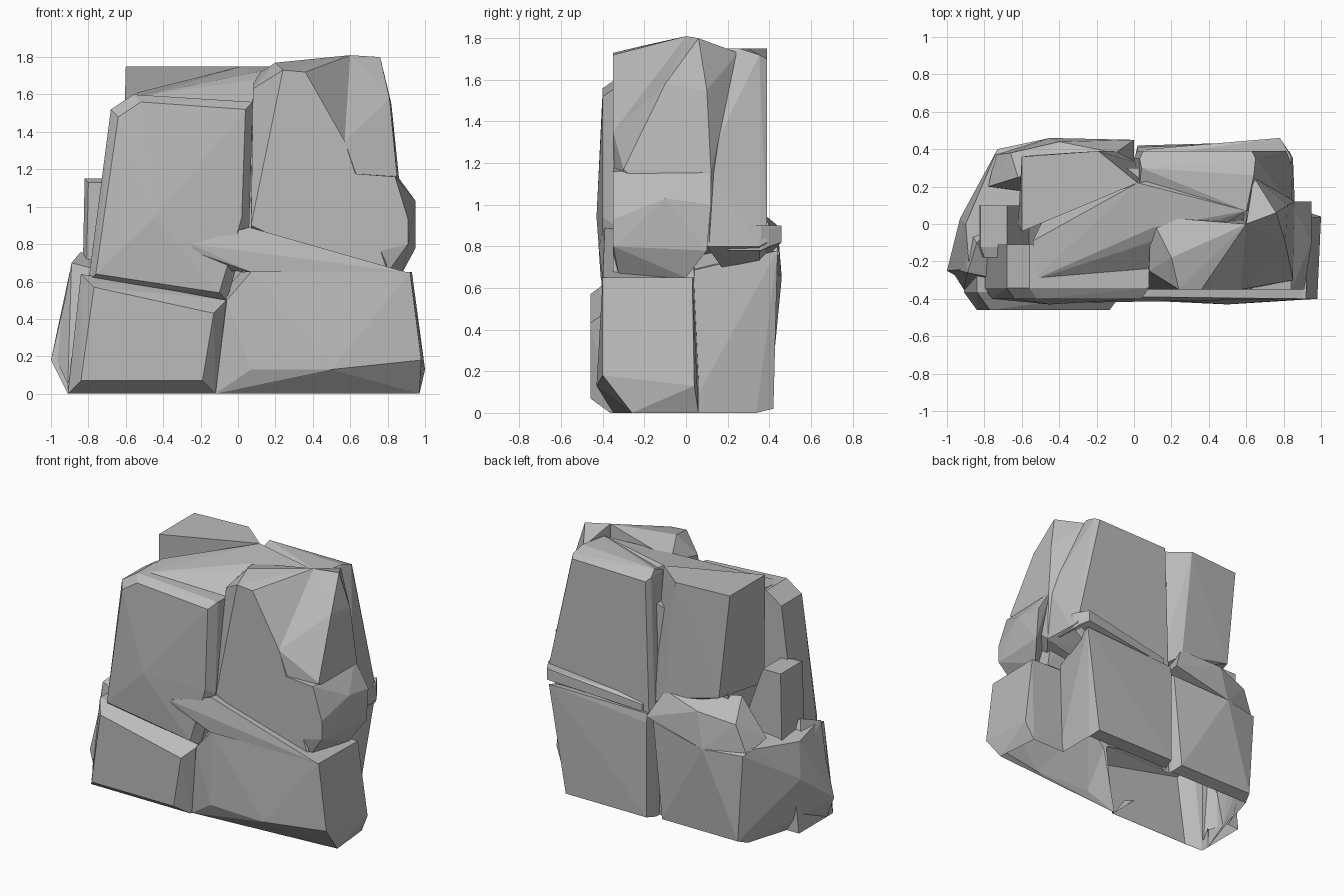
import bpy
import bmesh
from math import copysign
from mathutils import Vector

cube = bpy.data.objects.get("Cube")
if cube:
    bpy.data.objects.remove(cube, do_unlink=True)

stone = bpy.data.materials.new("grey stone")
stone.use_nodes = True
stone.diffuse_color = (.5, .5, .5, 1)
stone.node_tree.nodes["Principled BSDF"].inputs["Base Color"].default_value = stone.diffuse_color

# Shared levels of the rock
ground = 0
ledge = .65
crown = 1.75
front = -.4
brow = -.35
core = 0
back = .4
chunks = []


def boulder(name, corners):
    """Make one faceted, flat shaded chunk of rock around its corner points."""
    bm = bmesh.new()
    for corner in corners:
        bm.verts.new(corner)
    result = bmesh.ops.convex_hull(bm, input=bm.verts[:])
    unused = {item for key in ("geom_interior", "geom_unused") for item in result[key]
              if isinstance(item, bmesh.types.BMVert)}
    bmesh.ops.delete(bm, geom=list(unused), context="VERTS")
    bmesh.ops.recalc_face_normals(bm, faces=bm.faces[:])
    mesh = bpy.data.meshes.new(name)
    bm.to_mesh(mesh)
    bm.free()
    mesh.materials.append(stone)
    chunk = bpy.data.objects.new(name, mesh)
    bpy.context.scene.collection.objects.link(chunk)
    chunks.append(chunk)


def slab(name, outline, face, root, inset=.05, extra=()):
    """Extrude an x, z outline from face to root, with a chipped edge around the face."""
    middle = sum((Vector(corner) for corner in outline), Vector((0, 0))) / len(outline)
    shoulder = face + (root - face) / 5
    corners = list(extra)
    for x, z in outline:
        chipped_x = x + copysign(inset, middle.x - x)
        chipped_z = z + copysign(inset, middle.y - z)
        corners += [(chipped_x, face, chipped_z), (x, shoulder, z), (x, root, z)]
    boulder(name, corners)


def fuse(name):
    """Weld all chunks into one hollow rock that is open underneath."""
    rock, *others = chunks
    for other in others:
        union = rock.modifiers.new(other.name, "BOOLEAN")
        union.operation = "UNION"
        union.solver = "EXACT"
        union.object = other
    depsgraph = bpy.context.evaluated_depsgraph_get()
    mesh = bpy.data.meshes.new_from_object(rock.evaluated_get(depsgraph))
    rock.modifiers.clear()
    rock.data = mesh
    rock.name = mesh.name = name
    for other in others:
        bpy.data.objects.remove(other, do_unlink=True)
    bm = bmesh.new()
    bm.from_mesh(mesh)
    underside = [f for f in bm.faces if all(v.co.z < ground + .001 for v in f.verts)]
    bmesh.ops.delete(bm, geom=underside, context="FACES")
    bm.to_mesh(mesh)
    bm.free()


# Heart of the rock that ties the courses together
slab("heart",
     outline=[(-.65, ground), (.6, ground), (.66, 1.2), (.5, 1.6), (-.5, 1.4)],
     face=-.25, root=.3)

# Lower course, front
slab("front_left_base",
     outline=[(-.91, ground), (-.12, ground), (-.06, .5), (-.84, .64)],
     face=-.46, root=.02, inset=.07)
boulder("front_right_base",
        corners=[(-.12, brow, ground), (.5, -.28, ground), (.97, -.26, ground),
                 (.07, -.41, .13), (.5, -.43, .13), (.98, front, .18),
                 (-.06, -.39, .5), (.07, front, ledge), (.92, front, ledge),
                 (-.1, .06, ground), (.94, .06, ground), (1, .04, .13),
                 (.93, .03, ledge), (-.1, .06, ledge)])
boulder("ledge_wedge",
        corners=[(-.25, -.42, .8), (-.24, -.41, .76), (.06, -.39, .89), (.42, brow, .77),
                 (.9, front, ledge), (.07, -.41, ledge), (-.08, brow, .66),
                 (.06, core, .85), (.85, core, ledge)])

# Lower course, back and left end
slab("back_right_base",
     outline=[(core, ground), (.68, ground), (.68, .68), (core, .72)],
     face=.42, root=.01, inset=.02,
     extra=[(.78, .44, .78), (.02, .41, .76)])
slab("back_left_base",
     outline=[(-.72, ground), (-.06, ground), (.01, .74), (-.76, .68)],
     face=.4, root=.03, inset=.03,
     extra=[(-.91, -.3, ground), (-.93, .03, .4), (-.9, core, ledge), (-.45, .46, ledge),
            (-1, -.25, .18), (-.88, -.24, .7)])
boulder("left_spur",
        corners=[(-.91, brow, .05), (-.89, -.26, .7), (-.91, core, .5), (-.84, -.1, .76),
                 (-.98, -.24, .2), (-.7, .05, ledge), (-.7, -.3, ledge)])

# Upper course, front left slab with its sloping cap
slab("front_left_slab",
     outline=[(-.8, .6), (-.06, .5), (.06, .9), (.08, 1.56), (-.56, 1.6), (-.68, 1.52)],
     face=front, root=-.11, inset=.04,
     extra=[(-.45, -.43, .94)])
boulder("top_cap",
        corners=[(-.54, -.3, 1.59), (.08, -.25, 1.55), (-.54, -.09, 1.61), (.02, .22, crown),
                 (.1, -.02, 1.72), (.6, .07, crown), (.5, .3, 1.5), (-.45, .1, 1.4)])

# Upper course, front right slab, rising to a peak behind a steep notch
boulder("front_right_slab",
        corners=[(.08, -.25, 1.63), (.2, -.18, 1.77), (.24, brow, 1.73), (.36, brow, 1.72),
                 (.57, brow, 1.35), (.17, brow, 1.3), (.07, brow, .9), (.5, brow, .7),
                 (.8, brow, ledge), (.6, core, 1.81), (.09, .04, 1.7), (.06, .04, ledge),
                 (.8, .04, ledge)])
boulder("right_peak",
        corners=[(.6, core, 1.81), (.76, .06, 1.8), (.57, brow, 1.35), (.81, -.1, 1.58),
                 (.6, brow, 1.15), (.85, -.3, 1.17), (.82, .1, 1.55), (.86, .12, 1.16),
                 (.5, brow, ledge), (.64, .25, 1.73), (.86, .11, .8), (.6, .3, .8)])
boulder("right_shoulder",
        corners=[(.58, brow, 1.18), (.84, brow, 1.16), (.95, -.1, 1.03), (.91, brow, .93),
                 (.95, .12, 1), (.95, .1, .78), (.91, brow, .8), (.8, -.32, ledge),
                 (.88, core, ledge), (.84, .12, 1.18), (.5, brow, .7)])

# Upper course, back
slab("back_right_slab",
     outline=[(core, .7), (.66, .66), (.85, .8), (.65, 1.72), (.03, 1.71)],
     face=.39, root=.2, inset=.02,
     extra=[(.6, .07, crown), (.64, .26, crown), (.04, .3, crown), (.84, .1, 1.2),
            (.86, .1, .8)])
slab("back_ledge",
     outline=[(.05, .74), (.84, .78), (.84, .9), (.05, .83)],
     face=back, root=.2, inset=.02,
     extra=[(.78, .46, .82), (.78, .46, .9)])
boulder("back_left_slab",
        corners=[(-.6, -.04, crown), (-.6, .36, crown), (-.19, .39, crown), (.02, .22, crown),
                 (-.62, core, 1), (-.52, .37, 1), (-.1, .39, .9), (.04, .32, .8)])

# Broken ledges at the back left corner
boulder("corner_ledge",
        corners=[(-.74, .37, ledge), (-.45, .46, ledge), (core, .45, .76), (-.66, .38, .85),
                 (-.4, .44, .9), (-.62, .25, 1), (-.1, .38, .95), (-.78, .2, .72),
                 (core, .1, .7)])
slab("left_chunk",
     outline=[(-.83, ledge), (-.5, ledge), (-.68, 1.15), (-.82, 1.15)],
     face=-.18, root=.1, inset=.02)

fuse("rock")
